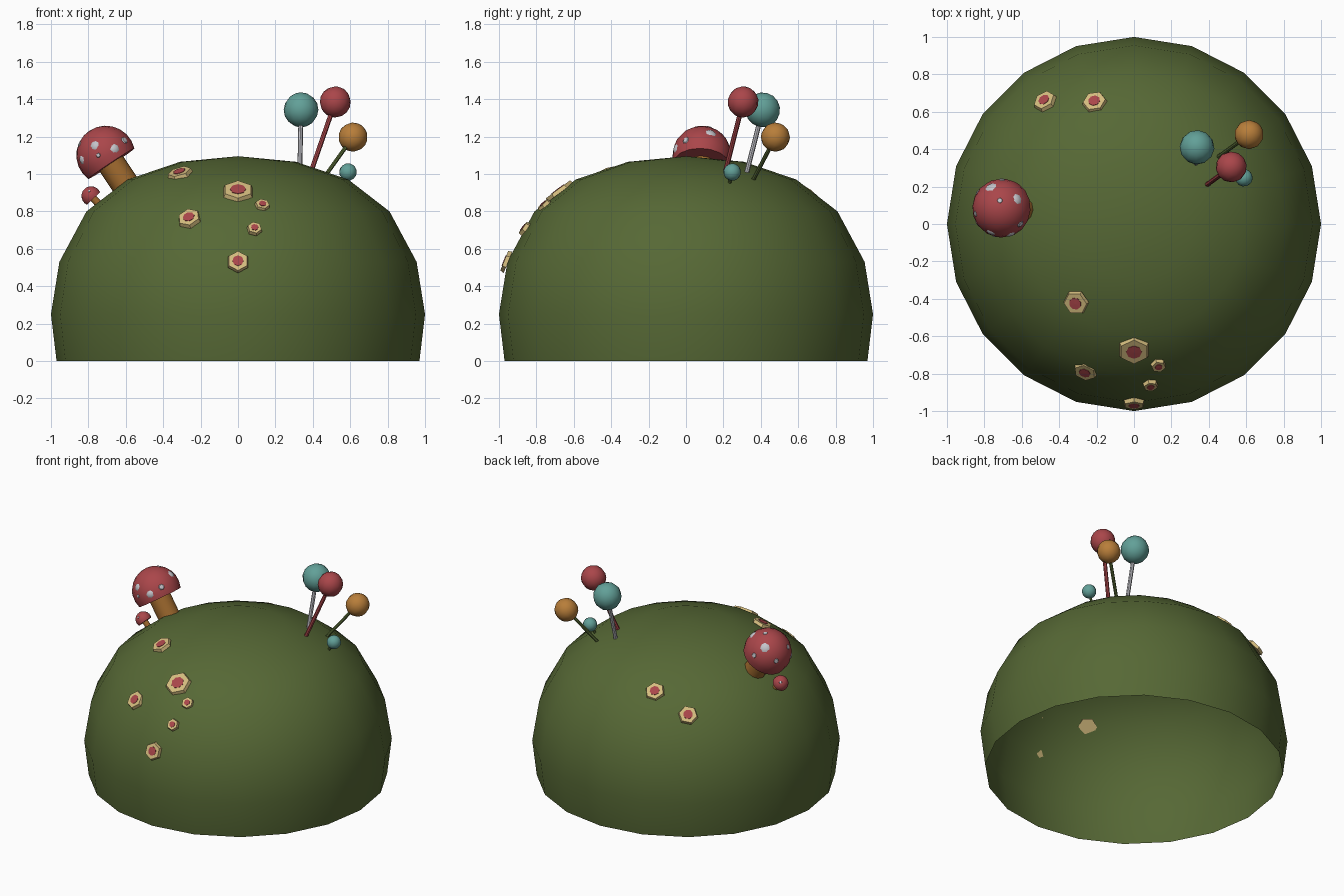
import bpy, math
from mathutils import Vector

if "Cube" in bpy.data.objects:
    bpy.data.objects.remove(bpy.data.objects["Cube"])


def material(name, rgb):
    m = bpy.data.materials.new(name)
    lin = [((c / 255 + 0.055) / 1.055) ** 2.4 for c in rgb]
    m.diffuse_color = (*lin, 1)
    m.use_nodes = True
    m.node_tree.nodes["Principled BSDF"].inputs["Base Color"].default_value = m.diffuse_color
    return m


GREEN = material("moss_green", (86, 104, 53))
RED = material("red", (170, 70, 74))
TEAL = material("teal", (98, 160, 152))
ORANGE = material("orange", (184, 126, 58))
BROWN = material("stem_brown", (160, 106, 46))
BEIGE = material("beige", (212, 188, 126))
WHITE = material("pale_grey", (196, 196, 202))


def lathe(name, profile, segs, mat, origin=(0, 0, 0), axis=(0, 0, 1), smooth=40, twist=0):
    """Revolve (radius, height) points around an axis through origin."""
    axis = Vector(axis).normalized()
    if abs(axis.z) > 0.9999:
        to_world = lambda v: Vector(origin) + v
    else:
        q = axis.to_track_quat('Z', 'Y')
        to_world = lambda v: Vector(origin) + q @ v
    verts, rings, faces = [], [], []
    for r, h in profile:
        n = 1 if r < 1e-6 else segs
        rings.append([len(verts) + i for i in range(n)])
        for i in range(n):
            a = math.pi / 2 + twist + 2 * math.pi * i / segs
            verts.append(to_world(Vector((r * math.cos(a), r * math.sin(a), h))))
    for lo, hi in zip(rings, rings[1:]):
        for i in range(segs):
            j = (i + 1) % segs
            quad = [lo[i % len(lo)], lo[j % len(lo)], hi[j % len(hi)], hi[i % len(hi)]]
            faces.append(list(dict.fromkeys(quad)))
    me = bpy.data.meshes.new(name)
    me.from_pydata(verts, [], faces)
    me.materials.append(mat)
    ob = bpy.data.objects.new(name, me)
    bpy.context.collection.objects.link(ob)
    if smooth:
        bpy.ops.object.select_all(action='DESELECT')
        ob.select_set(True)
        bpy.context.view_layer.objects.active = ob
        bpy.ops.object.shade_smooth_by_angle(angle=math.radians(smooth))
    return ob


def arc(r, start, steps):
    """Sphere profile from a start latitude (degrees) up to the pole."""
    pts = []
    for i in range(steps + 1):
        a = math.radians(start + (90 - start) * i / steps)
        pts.append((0 if i == steps else r * math.cos(a), r * math.sin(a)))
    return pts


def rod(name, a, b, r0, r1, mat, segs=8):
    a, b = Vector(a), Vector(b)
    d = (b - a).length
    lathe(name, [(0, 0), (r0, 0), (r1, d), (0, d)], segs, mat, a, b - a)


# open-bottomed dome
lathe("dome", [(0.97, 0), (1, 0.25), (0.955, 0.53), (0.81, 0.80), (0.59, 0.97),
               (0.31, 1.065), (0, 1.095)], 20, GREEN, smooth=60)


# mushrooms: cap, stem and thin spots on the cap
def mushroom(name, centre, axis, r, stem_r, stem_len, spots):
    c, ax = Vector(centre), Vector(axis).normalized()
    cap = arc(r, -20, 7)
    lathe(name + "_cap", [(0, cap[0][1])] + cap, 16, RED, c, ax)
    rod(name + "_stem", c - ax * stem_len, c, stem_r, stem_r, BROWN, 12)
    for i, (d, s) in enumerate(spots):
        d = Vector(d).normalized()
        lathe(f"{name}_spot_{i}", [(s, -0.006), (s * 0.7, 0.001), (0, 0.003)], 7, WHITE,
              c + d * r * 0.995, d)


mushroom("big_mushroom", (-0.707, 0.085, 1.10), (-0.55, 0.04, 0.83), 0.158, 0.075, 0.25, [
    ((-0.06, -0.135, 0.056), 0.027), ((0.047, -0.14, 0.035), 0.027),
    ((-0.13, -0.085, -0.025), 0.026), ((-0.06, 0.115, 0.09), 0.034),
    ((-0.01, 0.04, 0.15), 0.018), ((0.085, 0.05, 0.122), 0.03),
    ((0.1, -0.085, 0.08), 0.022), ((-0.135, 0.09, 0), 0.02),
    ((0, 0.15, 0.03), 0.02), ((-0.14, -0.03, 0.06), 0.02), ((-0.04, -0.15, 0.0), 0.014)])
mushroom("small_mushroom", (-0.785, 0.05, 0.882), (-0.66, 0, 0.7), 0.052, 0.02, 0.10,
         [((-0.5, 0.7, 0.5), 0.012), ((-0.2, -0.8, 0.5), 0.008)])

# round-headed pins: head centre, base, head radius, rod radius, colours
for name, head, base, r, rr, mat, rod_mat in [
        ("teal_pin", (0.337, 0.41, 1.343), (0.33, 0.32, 0.99), 0.093, 0.013, TEAL, WHITE),
        ("red_pin", (0.52, 0.305, 1.385), (0.39, 0.21, 1.01), 0.083, 0.013, RED, RED),
        ("orange_pin", (0.615, 0.478, 1.197), (0.445, 0.355, 0.96), 0.078, 0.011, ORANGE, GREEN),
        ("small_teal_pin", (0.588, 0.247, 1.01), (0.54, 0.225, 0.92), 0.047, 0.009, TEAL, GREEN)]:
    ball = [(0, -r)] + arc(r, -67.5, 7)
    lathe(name + "_head", ball, 12, mat, head, Vector(head) - Vector(base))
    rod(name + "_rod", base, head, rr, rr, rod_mat)

# hexagonal flowers lying on the dome, with red centres
for i, (x, y, z, r, t) in enumerate([
        (0, -0.675, 0.905, 0.088, 0), (-0.31, -0.42, 1.0, 0.07, 0.15),
        (-0.26, -0.785, 0.76, 0.066, 0.3), (0.13, -0.755, 0.83, 0.042, 0.2),
        (0.088, -0.86, 0.705, 0.042, 0.2), (0, -0.957, 0.53, 0.062, 0),
        (-0.475, 0.655, 0.80, 0.066, 0.3), (-0.21, 0.65, 0.895, 0.068, 0.3)]):
    n = Vector((x, y, (z - 0.25) / 0.7225)).normalized()
    p = Vector((x, y, z)) - n * 0.006
    lathe(f"flower_{i}", [(0, 0), (r, 0), (r * 0.9, 0.022), (0, 0.022)], 6, BEIGE, p, n, 0, t)
    lathe(f"flower_centre_{i}", [(r * 0.48, 0.018), (r * 0.48, 0.025), (0, 0.026)], 8, RED,
          p, n, 0, t)
